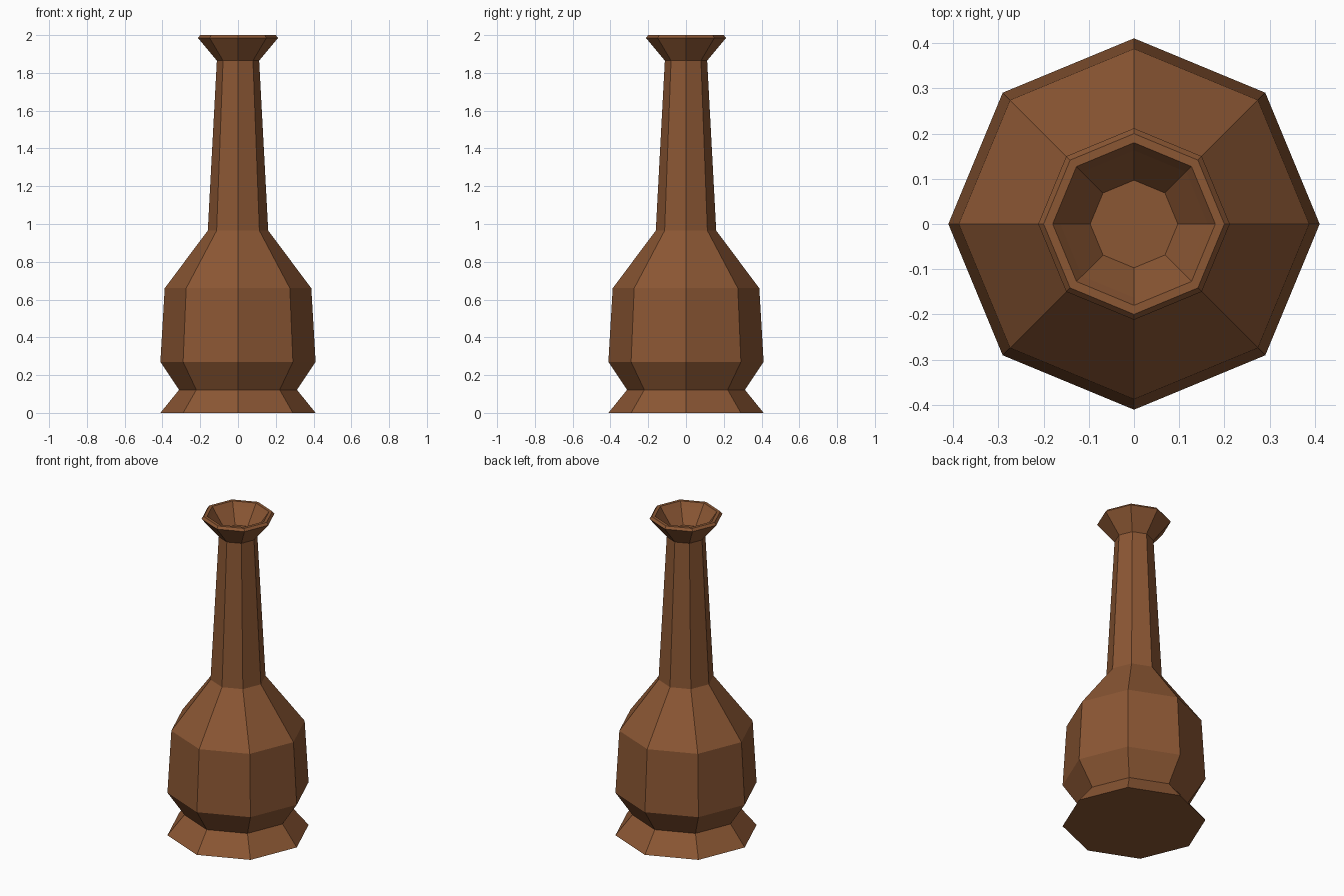
import bpy
import bmesh
from math import cos, sin, tau

cube = bpy.data.objects.get("Cube")
if cube:
    bpy.data.objects.remove(cube, do_unlink=True)

SIDES = 8

# Brown clay colour
clay = bpy.data.materials.new("brown_clay")
clay.use_nodes = True
colour = (0.26, 0.095, 0.034, 1)
clay.diffuse_color = colour
bsdf = clay.node_tree.nodes["Principled BSDF"]
bsdf.inputs["Base Color"].default_value = colour
bsdf.inputs["Roughness"].default_value = 0.9


def lathe(name, profile):
    """Sweep (radius, height) points round z, capping both ends."""
    bm = bmesh.new()
    rings = [[bm.verts.new((r * cos(tau * i / SIDES), r * sin(tau * i / SIDES), z))
              for i in range(SIDES)] for r, z in profile]
    for low, high in zip(rings, rings[1:]):
        for i in range(SIDES):
            j = (i + 1) % SIDES
            bm.faces.new((low[i], low[j], high[j], high[i]))
    bm.faces.new(rings[0][::-1])
    bm.faces.new(rings[-1])
    mesh = bpy.data.meshes.new(name)
    bm.to_mesh(mesh)
    bm.free()
    mesh.materials.append(clay)
    obj = bpy.data.objects.new(name, mesh)
    bpy.context.collection.objects.link(obj)
    return obj


# Bottle outline from foot to lip, then down into the shallow mouth
lathe("bottle", [
    (0.411, 0.0),     # flared foot
    (0.312, 0.122),   # waist above the foot
    (0.411, 0.27),    # belly
    (0.388, 0.66),    # shoulder
    (0.16, 0.965),    # neck base
    (0.112, 1.865),   # neck top
    (0.212, 1.985),   # flared mouth
    (0.2, 2.0),       # outer lip
    (0.18, 2.0),      # inner lip
    (0.163, 1.975),   # inside of the lip
    (0.097, 1.885),   # mouth floor
])
